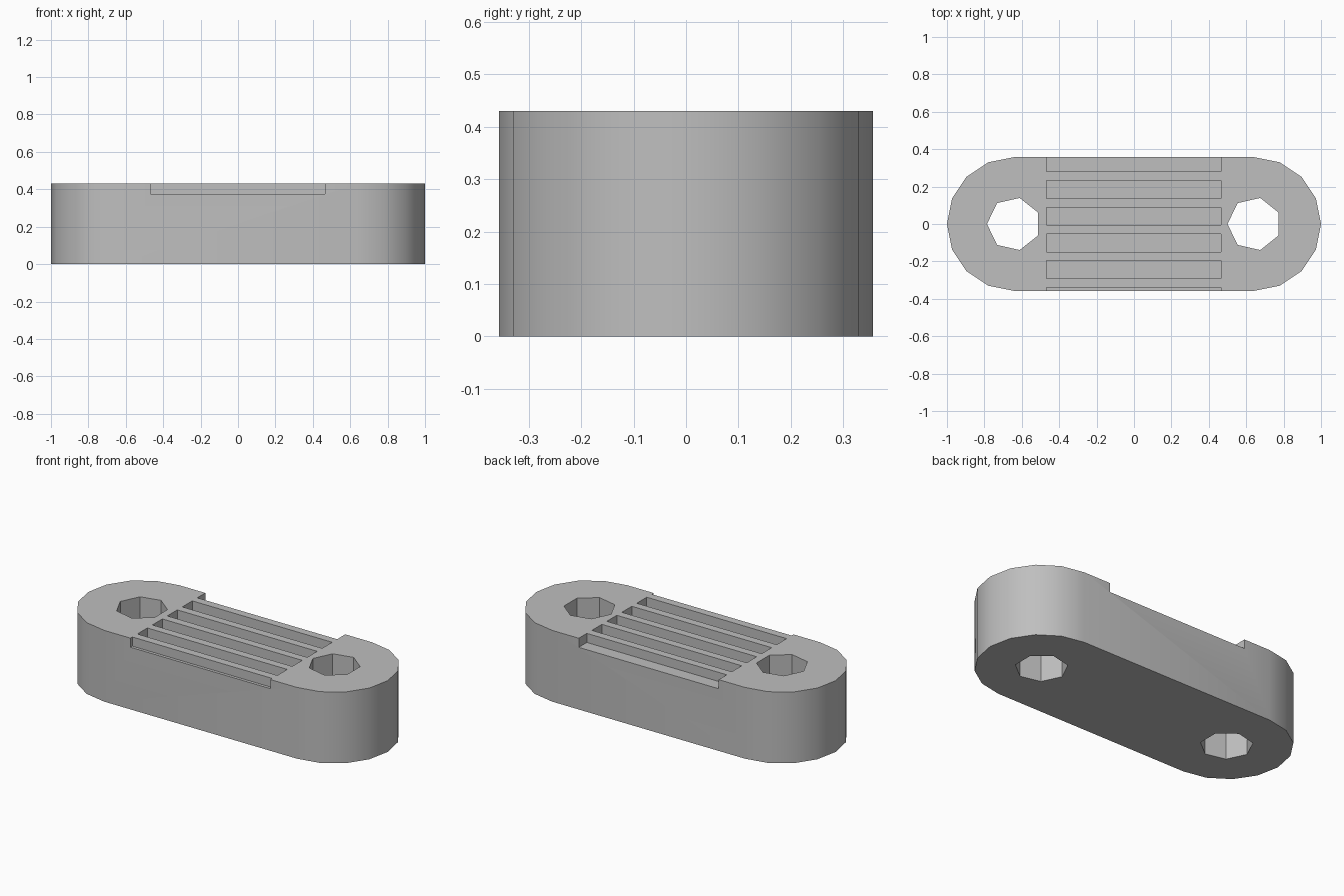
import bpy, bmesh
from math import cos, sin, pi

cube = bpy.data.objects.get("Cube")
if cube:
    bpy.data.objects.remove(cube, do_unlink=True)

HEIGHT = 0.43
END_X = 0.643        # centre of each rounded end and its hole
RADIUS = 0.357
HOLE_R = 0.143

grey = bpy.data.materials.new("plain_grey")
grey.use_nodes = True
colour = (0.52, 0.52, 0.52, 1)
grey.diffuse_color = colour
grey.node_tree.nodes["Principled BSDF"].inputs["Base Color"].default_value = colour


def prism(name, points, z0, z1):
    """Extrude a counter-clockwise outline from z0 to z1."""
    bm = bmesh.new()
    base = bm.faces.new([bm.verts.new((x, y, z0)) for x, y in points])
    top = bmesh.ops.extrude_face_region(bm, geom=[base])["geom"]
    bmesh.ops.translate(bm, vec=(0, 0, z1 - z0),
                        verts=[v for v in top if isinstance(v, bmesh.types.BMVert)])
    bmesh.ops.recalc_face_normals(bm, faces=bm.faces)
    mesh = bpy.data.meshes.new(name)
    bm.to_mesh(mesh)
    bm.free()
    mesh.materials.append(grey)
    obj = bpy.data.objects.new(name, mesh)
    bpy.context.collection.objects.link(obj)
    return obj


def cut(target, cutter):
    """Subtract the cutter, then discard it."""
    cutter.hide_render = True
    bpy.context.view_layer.objects.active = target
    mod = target.modifiers.new("cut", "BOOLEAN")
    mod.operation, mod.solver, mod.object = "DIFFERENCE", "EXACT", cutter
    bpy.ops.object.modifier_apply(modifier=mod.name)
    bpy.data.objects.remove(cutter, do_unlink=True)


# Body: a long block with half-round ends
arc = [-pi / 2 + i * pi / 8 for i in range(9)]
right_end = [(END_X + RADIUS * cos(a), RADIUS * sin(a)) for a in arc]
body = prism("grooved_block", right_end + [(-x, -y) for x, y in right_end], 0, HEIGHT)

# Seven-sided through holes, both with a corner towards -x
for side in (-1, 1):
    ring = [pi + i * 2 * pi / 7 for i in range(7)]
    points = [(side * END_X + HOLE_R * cos(a), HOLE_R * sin(a)) for a in ring]
    cut(body, prism("hole_cutter", points, -0.1, HEIGHT + 0.1))

# Shallow lengthwise grooves, the outer two breaking through the sides
for i in range(6):
    y0 = 0.28 - 0.1428 * i
    y1 = y0 + 0.095
    points = [(-0.468, y0), (0.466, y0), (0.466, y1), (-0.468, y1)]
    cut(body, prism("groove_cutter", points, HEIGHT - 0.055, HEIGHT + 0.1))

# Smooth round ends, crisp edges elsewhere
bpy.ops.object.select_all(action="DESELECT")
body.select_set(True)
bpy.context.view_layer.objects.active = body
bpy.ops.object.shade_smooth_by_angle(angle=pi / 6)
